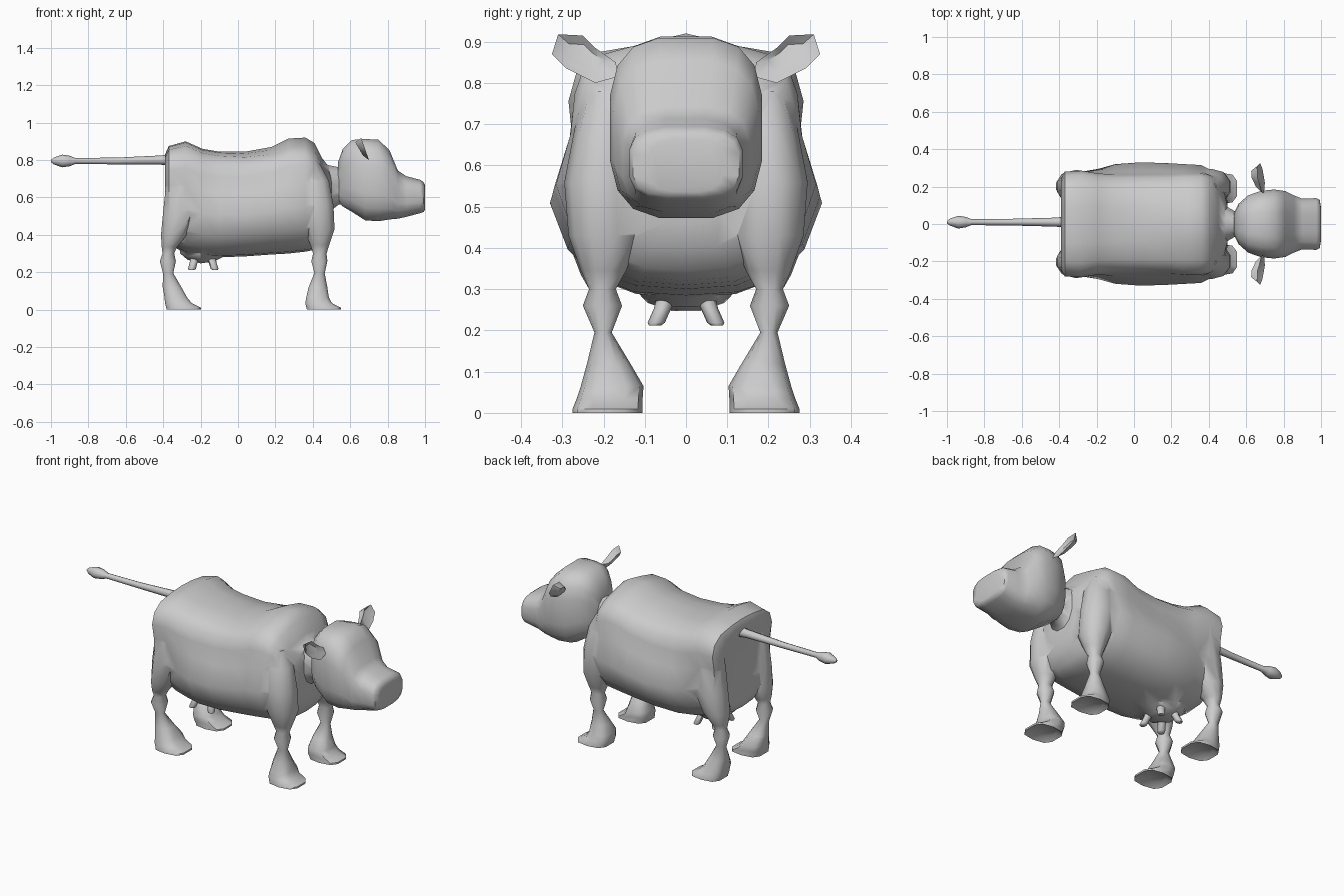
import bpy, bmesh, math


def finish(name, bm):
    bmesh.ops.recalc_face_normals(bm, faces=bm.faces[:])
    me = bpy.data.meshes.new(name)
    bm.to_mesh(me)
    bm.free()
    ob = bpy.data.objects.new(name, me)
    bpy.context.collection.objects.link(ob)
    return ob


def loft(name, rings):
    bm = bmesh.new()
    vs = [[bm.verts.new(p) for p in r] for r in rings]
    n = len(rings[0])
    for a, b in zip(vs, vs[1:]):
        for i in range(n):
            j = (i + 1) % n
            bm.faces.new((a[i], a[j], b[j], b[i]))
    bm.faces.new(vs[0])
    bm.faces.new(vs[-1])
    return finish(name, bm)


def oval(n, e):
    """Unit superellipse with n points and exponent e."""
    out = []
    for i in range(n):
        t = 2 * math.pi * (i + 0.5) / n
        c, s = math.cos(t), math.sin(t)
        out.append((math.copysign(abs(c) ** (2 / e), c), math.copysign(abs(s) ** (2 / e), s)))
    return out


def loft_x(name, stations, n=14, e=2.6, y=0.0):
    """Stations: x, bottom z, top z, half width."""
    return loft(name, [[(x, y + w * c, (b + t) / 2 + (t - b) / 2 * s) for c, s in oval(n, e)]
                       for x, b, t, w in stations])


def fuse(base, parts):
    """Union the parts into base so that no hidden inner surfaces remain."""
    for p in parts:
        m = base.modifiers.new("union", 'BOOLEAN')
        m.operation, m.solver, m.object = 'UNION', 'EXACT', p
    bpy.context.view_layer.update()
    me = bpy.data.meshes.new_from_object(base.evaluated_get(bpy.context.evaluated_depsgraph_get()))
    base.modifiers.clear()
    base.data = me
    for p in parts:
        bpy.data.objects.remove(p)


# Torso: rings of half profile mirrored in y, with separate belly and back widths
def body_ring(x, zb, zt, w, wt):
    r = min(1, max(0, (x + 0.1) / 0.4))  # back becomes roof shaped towards the shoulders
    half = [(0.38 * w, 0.015), (0.68 * w, 0.08), (0.87 * w, 0.2), (w, 0.40), (0.4 * w + 0.57 * wt, 0.60),
            (wt, 0.76), (0.93 * wt, 0.88 - 0.03 * r), (0.72 * wt, 0.96 - 0.04 * r), (0.35 * wt, 0.99 - 0.025 * r)]
    pts = [(0, 0)] + half + [(0, 1)] + [(-a, b) for a, b in reversed(half)]
    return [(x, a, zb + b * (zt - zb)) for a, b in pts]


torso = loft("body", [body_ring(*s) for s in (
    (-0.37, 0.48, 0.78, 0.13, 0.15),
    (-0.39, 0.40, 0.83, 0.21, 0.24),
    (-0.37, 0.35, 0.875, 0.26, 0.28),
    (-0.28, 0.30, 0.90, 0.28, 0.285),
    (-0.19, 0.285, 0.86, 0.295, 0.27),
    (-0.10, 0.28, 0.845, 0.32, 0.265),
    (0.04, 0.285, 0.845, 0.33, 0.265),
    (0.18, 0.295, 0.87, 0.325, 0.265),
    (0.27, 0.30, 0.915, 0.32, 0.27),
    (0.36, 0.31, 0.92, 0.315, 0.27),
    (0.41, 0.32, 0.89, 0.29, 0.26),
    (0.45, 0.345, 0.81, 0.26, 0.23),
    (0.485, 0.40, 0.765, 0.20, 0.16),
    (0.50, 0.46, 0.72, 0.12, 0.10))])

# Neck and head
neck = loft_x("neck", [(0.42, 0.48, 0.80, 0.14), (0.49, 0.52, 0.775, 0.10),
                       (0.54, 0.56, 0.765, 0.07), (0.60, 0.55, 0.78, 0.09)], 12, 2.2)
head = loft_x("head", [
    (0.535, 0.58, 0.79, 0.06), (0.56, 0.55, 0.86, 0.11), (0.61, 0.52, 0.91, 0.155),
    (0.68, 0.475, 0.915, 0.18), (0.75, 0.47, 0.912, 0.187), (0.81, 0.48, 0.855, 0.178),
    (0.855, 0.485, 0.745, 0.155), (0.90, 0.495, 0.715, 0.137), (0.975, 0.515, 0.695, 0.14),
    (0.993, 0.522, 0.682, 0.13), (1.0, 0.535, 0.665, 0.09)], 16, 3.1)

# Tail with tuft
tail = loft("tail", [[(x, 0.01 + r * math.cos(a), z + r * math.sin(a))
                      for a in [k * math.pi / 4 for k in range(8)]]
                     for x, z, r in ((-0.36, 0.80, 0.03), (-0.42, 0.80, 0.024), (-0.65, 0.795, 0.018),
                                     (-0.87, 0.795, 0.016), (-0.90, 0.795, 0.028), (-0.94, 0.795, 0.034),
                                     (-0.985, 0.795, 0.018), (-1.0, 0.795, 0.006))])

# Legs: each ring is back x, front x, inner y, outer y, z
hind = [(-0.375, -0.24, 0.16, 0.25, 0.78), (-0.39, -0.21, 0.13, 0.275, 0.66), (-0.405, -0.21, 0.12, 0.29, 0.52),
        (-0.415, -0.27, 0.12, 0.28, 0.40), (-0.41, -0.325, 0.15, 0.255, 0.335), (-0.405, -0.34, 0.17, 0.235, 0.30)]
fore = [(0.33, 0.44, 0.15, 0.24, 0.78), (0.30, 0.49, 0.12, 0.27, 0.69), (0.31, 0.515, 0.11, 0.295, 0.56),
        (0.35, 0.52, 0.11, 0.285, 0.43),
        (0.385, 0.49, 0.145, 0.255, 0.345), (0.40, 0.475, 0.17, 0.235, 0.30)]
shin = [(-0.045, 0.045, 0.155, 0.25, 0.26), (-0.028, 0.03, 0.18, 0.222, 0.195), (-0.03, 0.075, 0.135, 0.24, 0.12),
        (-0.02, 0.105, 0.103, 0.255, 0.065), (-0.018, 0.13, 0.105, 0.265, 0.035),
        (-0.012, 0.18, 0.105, 0.275, 0.01), (-0.01, 0.18, 0.105, 0.275, 0.0), (0.015, 0.13, 0.135, 0.245, 0.02)]
legs = []
for label, upper, cx, lead in (("hind", hind, -0.375, 0.0), ("fore", fore, 0.435, -0.06)):
    lower = []
    for a, b, c, d, z in shin:
        k = lead * min(1, max(0, (0.195 - z) / 0.15))
        lower.append((cx + a + k, cx + b + k, c, d, z))
    for side, s in (("left", 1), ("right", -1)):
        legs.append(loft(
            f"{label}_leg_{side}",
            [[((a + b) / 2 + (b - a) / 2 * u, s * ((c + d) / 2 + (d - c) / 2 * v), z)
              for u, v in oval(10, 2.2 if z > 0.1 else 3.0)] for a, b, c, d, z in upper + lower]))

# Ears: leaf outline with a bulged back and hollow front
outline = [(0.165, 0.815), (0.17, 0.85), (0.22, 0.885), (0.25, 0.915), (0.31, 0.918),
           (0.325, 0.87), (0.29, 0.835), (0.22, 0.80)]
for side, s in (("left", 1), ("right", -1)):
    bm = bmesh.new()
    rim = [bm.verts.new((0.70 - 0.35 * (z - 0.80), s * y, z)) for y, z in outline]
    shell = [[bm.verts.new((p.co.x + dx, s * 0.245 + 0.6 * (p.co.y - s * 0.245), 0.86 + 0.6 * (p.co.z - 0.86)))
              for p in rim] for dx in (-0.032, -0.014)]
    for inner in shell:
        for i in range(len(rim)):
            j = (i + 1) % len(rim)
            bm.faces.new((rim[i], rim[j], inner[j], inner[i]))
        bm.faces.new(inner)
    finish(f"ear_{side}", bm)

# Udder and four splayed teats
udder = loft_x("udder", [(-0.31, 0.30, 0.38, 0.06), (-0.27, 0.265, 0.40, 0.11), (-0.20, 0.245, 0.40, 0.13),
                         (-0.13, 0.255, 0.40, 0.11), (-0.07, 0.285, 0.38, 0.06)], 12, 2.1)
for row, cx, dx in (("rear", -0.23, -0.018), ("front", -0.145, 0.022)):
    for side, s in (("left", 1), ("right", -1)):
        loft(f"teat_{row}_{side}",
             [[(cx + dx * k + r * math.cos(a), s * (0.045 + 0.03 * k) + r * math.sin(a), 0.28 - 0.068 * k)
               for a in [i * math.pi / 4 for i in range(8)]]
              for k, r in ((0, 0.026), (0.4, 0.021), (0.9, 0.021), (1.0, 0.015))])

# Fuse the overlapping parts into one skin
fuse(torso, [neck, head, tail, udder] + legs)

# Smooth shading with sharp hoof and ear edges
bpy.ops.object.select_all(action='SELECT')
bpy.context.view_layer.objects.active = torso
bpy.ops.object.shade_smooth_by_angle(angle=math.radians(50))
